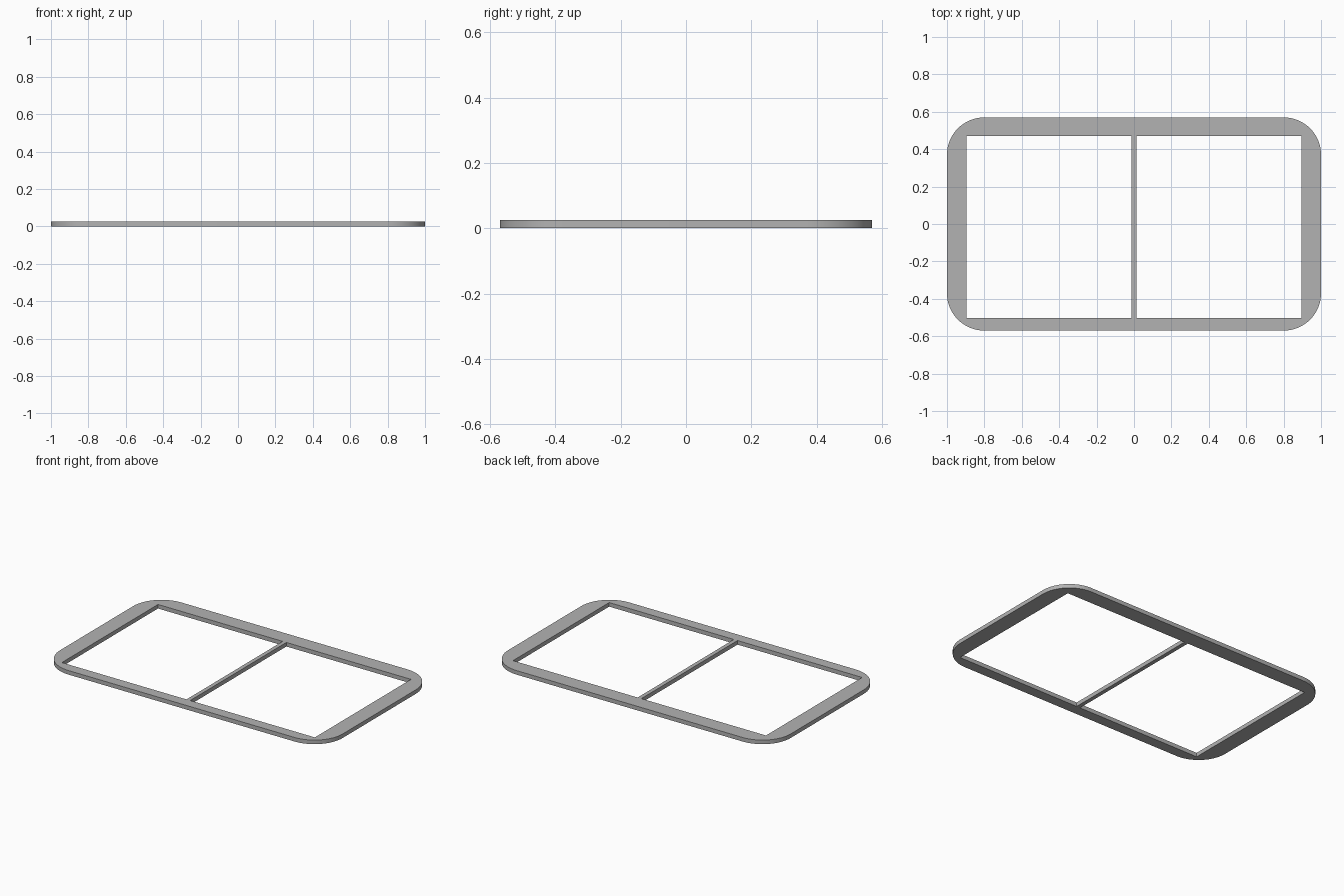
import bpy
import bmesh
from math import sin, cos, pi, radians

if "Cube" in bpy.data.objects:
    bpy.data.objects.remove(bpy.data.objects["Cube"])

HALF_X, HALF_Y, RADIUS, HEIGHT = 1.0, 0.57, 0.2, 0.026
OPEN_X, OPEN_BACK, OPEN_FRONT = 0.895, 0.47, -0.502
BAR_HALF = 0.013
STEPS = 16

grey = bpy.data.materials.new("plain grey")
grey.use_nodes = True
colour = (0.45, 0.45, 0.45, 1)
grey.diffuse_color = colour
grey.node_tree.nodes["Principled BSDF"].inputs["Base Color"].default_value = colour


def rounded_outline():
    """Counter-clockwise rectangle with quarter-circle corners."""
    points = []
    for i, (sx, sy) in enumerate([(1, 1), (-1, 1), (-1, -1), (1, -1)]):
        for k in range(STEPS + 1):
            a = (i + k / STEPS) * pi / 2
            points.append((sx * (HALF_X - RADIUS) + RADIUS * cos(a),
                           sy * (HALF_Y - RADIUS) + RADIUS * sin(a)))
    return points


def rectangle(x0, x1, y0, y1):
    return [(x0, y0), (x1, y0), (x1, y1), (x0, y1)]


def plate(name, loops):
    """Fill closed outlines (later ones are holes) and raise them to HEIGHT."""
    bm = bmesh.new()
    edges = []
    for loop in loops:
        verts = [bm.verts.new((x, y, 0)) for x, y in loop]
        edges += [bm.edges.new((v, verts[i - 1])) for i, v in enumerate(verts)]
    bmesh.ops.triangle_fill(bm, edges=edges, use_beauty=True)
    raised = bmesh.ops.extrude_face_region(bm, geom=bm.faces[:], use_keep_orig=True)
    top = [g for g in raised["geom"] if isinstance(g, bmesh.types.BMVert)]
    bmesh.ops.translate(bm, verts=top, vec=(0, 0, HEIGHT))
    bmesh.ops.recalc_face_normals(bm, faces=bm.faces[:])
    mesh = bpy.data.meshes.new(name)
    bm.to_mesh(mesh)
    bm.free()
    mesh.materials.append(grey)
    obj = bpy.data.objects.new(name, mesh)
    bpy.context.collection.objects.link(obj)
    bpy.ops.object.select_all(action="DESELECT")
    obj.select_set(True)
    bpy.context.view_layer.objects.active = obj
    bpy.ops.object.shade_smooth_by_angle(angle=radians(30))
    return obj


# Rounded frame with one rectangular opening
plate("outer_frame", [rounded_outline(),
                      rectangle(-OPEN_X, OPEN_X, OPEN_FRONT, OPEN_BACK)])

# Thin bar that divides the opening
plate("divider_bar", [rectangle(-BAR_HALF, BAR_HALF, OPEN_FRONT, OPEN_BACK)])
